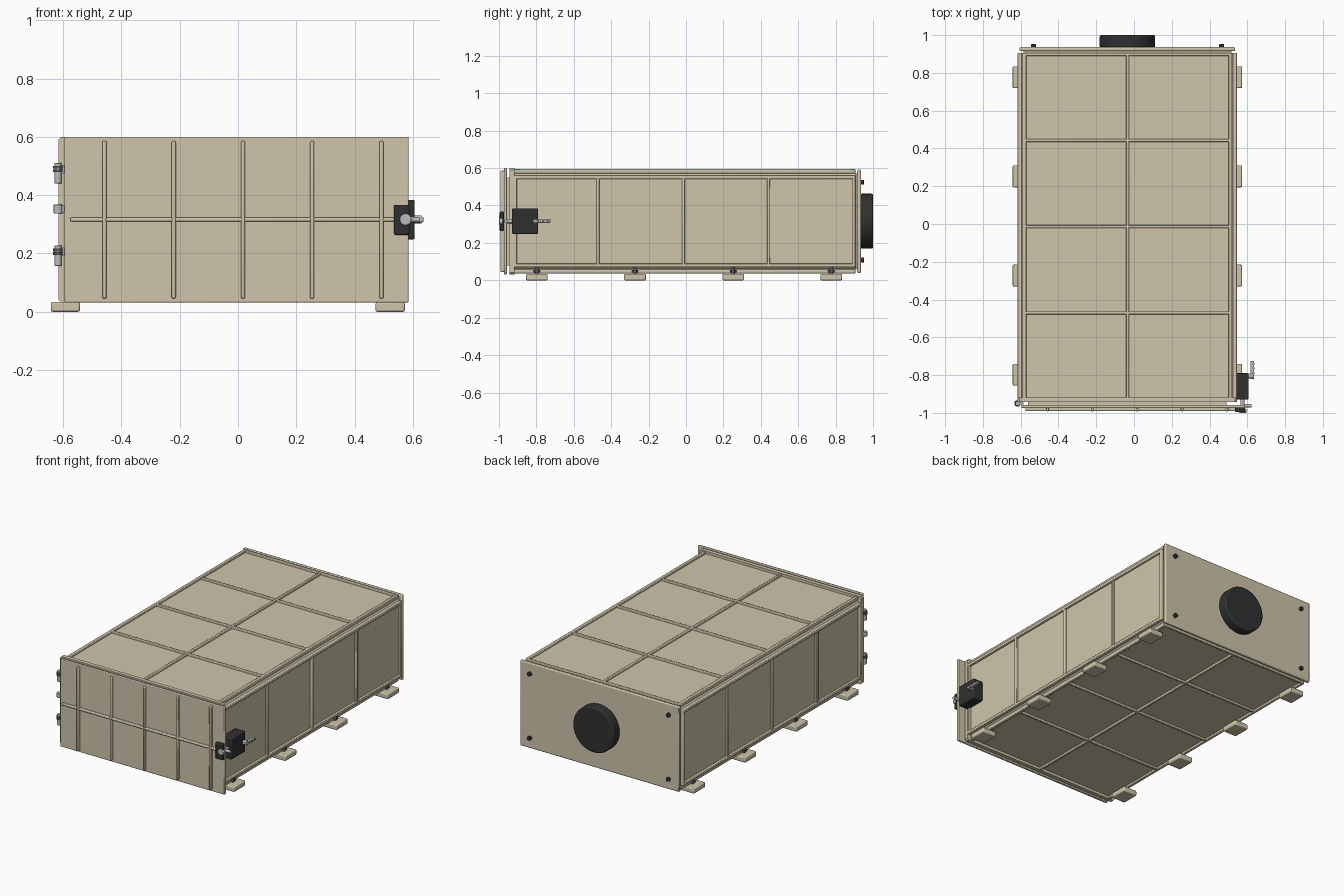
import bpy, math
from mathutils import Vector

if "Cube" in bpy.data.objects:
    bpy.data.objects.remove(bpy.data.objects["Cube"], do_unlink=True)


def material(name, rgb):
    m = bpy.data.materials.new(name)
    m.use_nodes = True
    m.diffuse_color = (*rgb, 1)
    m.node_tree.nodes["Principled BSDF"].inputs["Base Color"].default_value = (*rgb, 1)
    return m


BEIGE = material("beige paint", (0.62, 0.56, 0.41))
BLACK = material("black plastic", (0.03, 0.03, 0.03))
SILVER = material("silver metal", (0.5, 0.5, 0.51))
DARK = material("dark steel", (0.1, 0.1, 0.1))
CX = -0.035          # centre line of the chamber
MID = 0.316          # mid height of the chamber


def finish(ob, name, mat, bevel):
    ob.name = name
    ob.data.materials.clear()
    ob.data.materials.append(mat)
    if bevel:
        mod = ob.modifiers.new("soft edges", 'BEVEL')
        mod.width = bevel
        mod.segments = 2
        mod.limit_method = 'ANGLE'
    bpy.ops.object.shade_smooth_by_angle(angle=math.radians(40))
    return ob


def box(name, x, y, z, mat=BEIGE, bevel=0.0):
    """Box spanning the given (low, high) ranges."""
    bpy.ops.mesh.primitive_cube_add(size=1)
    ob = bpy.context.object
    size = Vector((x[1] - x[0], y[1] - y[0], z[1] - z[0]))
    mid = Vector((sum(x), sum(y), sum(z))) / 2
    for v in ob.data.vertices:
        v.co = v.co * size + mid
    return finish(ob, name, mat, bevel)


def around(c, half):
    return (c - half, c + half)


def cyl(name, centre, r, depth, axis, mat, bevel=0.0, sides=24):
    rot = {'X': (0, math.pi / 2, 0), 'Y': (math.pi / 2, 0, 0), 'Z': (0, 0, 0)}[axis]
    bpy.ops.mesh.primitive_cylinder_add(vertices=sides, radius=r, depth=depth,
                                        location=centre, rotation=rot)
    return finish(bpy.context.object, name, mat, bevel)


def prism(name, profile, y0, y1, mat=BEIGE):
    """Extrude an (x, z) outline along y."""
    n = len(profile)
    verts = [(x, y, z) for y in (y0, y1) for x, z in profile]
    faces = [tuple(range(n)), tuple(range(2 * n - 1, n - 1, -1))]
    faces += [(i, i + n, (i + 1) % n + n, (i + 1) % n) for i in range(n)]
    me = bpy.data.meshes.new(name)
    me.from_pydata(verts, [], faces)
    ob = bpy.data.objects.new(name, me)
    bpy.context.collection.objects.link(ob)
    me.materials.append(mat)
    return ob


def chamfered(hw, hh, c):
    pts = []
    for sx, sz, swap in ((1, 1, 0), (1, -1, 1), (-1, -1, 0), (-1, 1, 1)):
        a = (CX + sx * hw, MID + sz * (hh - c))
        b = (CX + sx * (hw - c), MID + sz * hh)
        pts += [a, b][::-1] if not swap else [a, b]
    return pts


# Chamber body with chamfered long edges, front flange
FRONT, BACK = -0.925, 0.905
prism("chamber_body", chamfered(0.567, 0.267, 0.028), FRONT, BACK)
prism("front_flange", chamfered(0.581, 0.284, 0.01), -0.943, -0.918)

# Frame ribs on top, bottom and both sides
CROSS = (-0.47, -0.013, 0.442)
for label, s in (("top", 1), ("bottom", -1)):
    z = tuple(sorted((MID + s * 0.255, MID + s * 0.28)))
    for i, (off, w) in enumerate(((-0.545, 0.01), (0, 0.008), (0.545, 0.01))):
        box(f"{label}_long_rib_{i}", around(CX + off, w), (FRONT, BACK), z, BEIGE, 0.004)
    for i, y in enumerate((*CROSS, BACK - 0.008)):
        box(f"{label}_cross_rib_{i}", around(CX, 0.55), around(y, 0.008), z, BEIGE, 0.004)
for label, s in (("left", 1), ("right", -1)):
    x = tuple(sorted((CX + s * 0.555, CX + s * 0.581)))
    for part, k in (("upper", 1), ("lower", -1)):
        box(f"{label}_{part}_rail", x, (FRONT, BACK), around(MID + k * 0.236, 0.01), BEIGE, 0.004)
    for i, y in enumerate((FRONT + 0.014, *CROSS, BACK - 0.008)):
        box(f"{label}_upright_rib_{i}", x, around(y, 0.008), around(MID, 0.236), BEIGE, 0.004)

# Feet with levelling studs
for label, s in (("left", 1), ("right", -1)):
    for i, y in enumerate((-0.798, -0.273, 0.252, 0.777)):
        x = CX + s * 0.557
        box(f"{label}_foot_{i}", around(x, 0.05), around(y, 0.058), (0, 0.034), BEIGE, 0.006)
        cyl(f"{label}_foot_stud_{i}", (x, y, 0.052), 0.009, 0.05, 'Z', DARK, sides=12)
        cyl(f"{label}_foot_nut_{i}", (x, y, 0.049), 0.017, 0.012, 'Z', DARK, sides=6)

# Back cover, its seal, round port and bolts
box("back_seal", around(CX, 0.55), (BACK - 0.005, 0.918), around(MID, 0.255))
box("back_cover", around(CX, 0.571), (0.915, 0.936), around(MID, 0.276), BEIGE, 0.006)
cyl("back_port", (CX, 0.967, MID), 0.147, 0.066, 'Y', BLACK, 0.008, 48)
for sx in (-1, 1):
    for sz in (-1, 1):
        p = (CX + sx * 0.498, 0.942, MID + sz * 0.208)
        cyl("back_bolt", p, 0.013, 0.02, 'Y', BLACK, 0.003, 16)

# Door with stiffening ribs
box("door_panel", (-0.595, 0.585), (-0.974, -0.957), (0.032, 0.6), BEIGE, 0.004)
box("door_seal", (-0.56, 0.49), (-0.958, -0.94), (0.08, 0.55))
for i in range(5):
    x = -0.458 + i * 0.2375
    box(f"door_upright_rib_{i}", around(x, 0.007), (-0.992, -0.97), (0.045, 0.586), BEIGE, 0.005)
box("door_cross_rib", (-0.575, 0.56), (-0.99, -0.97), around(MID, 0.007), BEIGE, 0.005)

# Door hinges on the right edge
HX, HY = -0.617, -0.95
for i, z in enumerate((0.475, 0.192)):
    cyl(f"hinge_barrel_{i}", (HX, HY, z), 0.012, 0.07, 'Z', SILVER, 0.002)
    for k in (0.008, 0.02):
        cyl(f"hinge_collar_{i}", (HX, HY, z + k), 0.017, 0.009, 'Z', DARK)
    box(f"hinge_leaf_{i}", (HX, -0.585), around(HY, 0.006), around(z + 0.014, 0.014), SILVER)
cyl("hinge_middle_barrel", (HX, HY, 0.352), 0.015, 0.031, 'Z', SILVER, 0.002)
box("hinge_middle_leaf", (HX, -0.585), around(HY, 0.006), around(0.352, 0.012), SILVER)

# Latch: housing on the chamber, keeper on the door, rod and handle
box("latch_housing", (0.535, 0.606), (-0.93, -0.79), (0.248, 0.384), BLACK, 0.006)
box("latch_keeper", (0.535, 0.588), (-0.996, -0.972), (0.264, 0.367), BLACK, 0.005)
cyl("latch_rod", (0.575, -0.958, MID), 0.011, 0.075, 'Y', SILVER)
cyl("latch_knob", (0.575, -0.989, MID), 0.02, 0.022, 'Y', SILVER, 0.004)
cyl("latch_pin", (0.597, -0.962, MID), 0.009, 0.05, 'X', SILVER)
cyl("handle_pivot", (0.615, -0.805, MID), 0.014, 0.03, 'X', SILVER)
box("handle_lever", (0.616, 0.636), (-0.82, -0.725), around(MID, 0.009), SILVER, 0.003)
for y in (-0.79, -0.765, -0.74):
    cyl("handle_rivet", (0.635, y, MID), 0.005, 0.004, 'X', DARK, sides=12)
